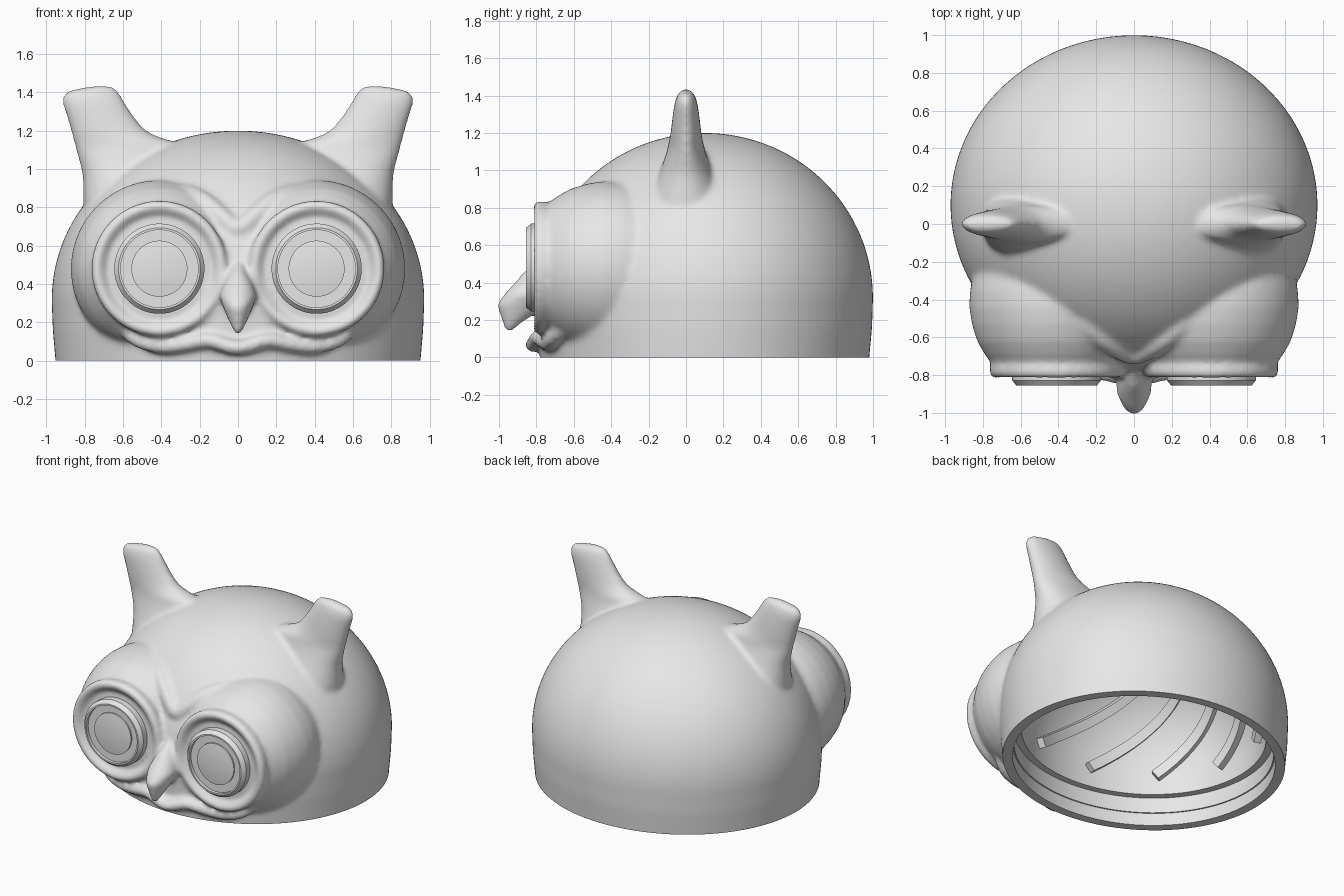
import bpy
import bmesh
from math import sin, cos, pi, radians

if "Cube" in bpy.data.objects:
    bpy.data.objects.remove(bpy.data.objects["Cube"], do_unlink=True)

grey = bpy.data.materials.new("plain_grey")
grey.use_nodes = True
grey.diffuse_color = (0.8, 0.8, 0.8, 1)
grey.node_tree.nodes["Principled BSDF"].inputs["Base Color"].default_value = (0.8, 0.8, 0.8, 1)


def loft(bm, rings, axis="z", caps=True, segs=96):
    """Bridge ellipses (centre_u, centre_v, height, radius_u, radius_v) along an axis."""
    loops = []
    for u, v, h, a, b in rings:
        loop = []
        for i in range(segs):
            t = 2 * pi * i / segs
            p, q = u + a * cos(t), v + b * sin(t)
            loop.append(bm.verts.new((p, q, h) if axis == "z" else (p, h, q)))
        loops.append(loop)
    for low, high in zip(loops, loops[1:]):
        for i in range(segs):
            j = (i + 1) % segs
            bm.faces.new((low[i], low[j], high[j], high[i]))
    if caps:
        bm.faces.new(loops[0][::-1])
        bm.faces.new(loops[-1])


def add_tube(bm, half, radius):
    """Add a round tube along a path mirrored in x."""
    curve = bpy.data.curves.new("tube_path", "CURVE")
    curve.dimensions = "3D"
    curve.bevel_depth = radius
    curve.use_fill_caps = True
    path = [(-x, y, z) for x, y, z in half[:0:-1]] + half
    spline = curve.splines.new("NURBS")
    spline.points.add(len(path) - 1)
    for point, co in zip(spline.points, path):
        point.co = (*co, 1)
    spline.order_u = 3
    spline.use_endpoint_u = True
    tube = bpy.data.objects.new("tube_path", curve)
    bpy.context.collection.objects.link(tube)
    graph = bpy.context.evaluated_depsgraph_get()
    bm.from_mesh(bpy.data.meshes.new_from_object(tube.evaluated_get(graph)))
    bpy.data.objects.remove(tube, do_unlink=True)


def finish(bm, name, recalc=True, angle=35):
    if recalc:
        bmesh.ops.recalc_face_normals(bm, faces=bm.faces)
    mesh = bpy.data.meshes.new(name)
    bm.to_mesh(mesh)
    bm.free()
    obj = bpy.data.objects.new(name, mesh)
    bpy.context.collection.objects.link(obj)
    mesh.materials.append(grey)
    bpy.ops.object.select_all(action="DESELECT")
    obj.select_set(True)
    bpy.context.view_layer.objects.active = obj
    bpy.ops.object.shade_smooth_by_angle(angle=radians(angle))
    return obj


DOME_Y = 0.1
EYE_X, EYE_Z = 0.41, 0.48

# Head dome, running below the floor so it can be trimmed flat
bm = bmesh.new()
dome = [(0, DOME_Y, -0.15, 0.935, 0.865), (0, DOME_Y, 0, 0.952, 0.88),
        (0, DOME_Y, 0.16, 0.966, 0.895)]
for i in range(24):
    t = radians(89) * i / 23
    dome.append((0, DOME_Y, 0.32 + 0.88 * sin(t), 0.972 * cos(t), 0.9 * cos(t)))
loft(bm, dome)

# Eye bulges with raised rings: (y, radius)
bulge = [(-0.1, 0.34), (-0.25, 0.435), (-0.35, 0.458), (-0.44, 0.462), (-0.53, 0.448),
         (-0.62, 0.42), (-0.69, 0.38), (-0.735, 0.345), (-0.75, 0.351), (-0.775, 0.356),
         (-0.8, 0.352), (-0.816, 0.333), (-0.812, 0.31), (-0.79, 0.285), (-0.77, 0.27),
         (-0.785, 0.25)]
# Ear tufts with flared feet: (z, inner x, outer x, half thickness)
ear = [(0.76, 0.4, 0.8, 0.2), (0.84, 0.38, 0.808, 0.19), (0.92, 0.35, 0.808, 0.168),
       (0.98, 0.33, 0.812, 0.145), (1.04, 0.32, 0.828, 0.122), (1.1, 0.3, 0.845, 0.103),
       (1.14, 0.32, 0.856, 0.095), (1.158, 0.385, 0.862, 0.09), (1.18, 0.445, 0.867, 0.086),
       (1.21, 0.49, 0.875, 0.081), (1.27, 0.54, 0.892, 0.074), (1.34, 0.585, 0.916, 0.065),
       (1.38, 0.608, 0.914, 0.056), (1.41, 0.626, 0.885, 0.044), (1.435, 0.655, 0.75, 0.02)]
for side in (-1, 1):
    loft(bm, [(side * EYE_X, EYE_Z, y, r, r) for y, r in bulge], "y")
    loft(bm, [(side * (a + b) / 2, 0.0, z, (b - a) / 2, t) for z, a, b, t in ear], segs=48)

# Hooked beak: (centre y, z, half width, half depth)
beak = [(-0.95, 0.135, 0.014, 0.016), (-0.927, 0.188, 0.04, 0.055),
        (-0.897, 0.24, 0.062, 0.102), (-0.877, 0.285, 0.08, 0.135),
        (-0.855, 0.335, 0.098, 0.118), (-0.83, 0.4, 0.076, 0.085),
        (-0.8, 0.46, 0.045, 0.065), (-0.77, 0.51, 0.02, 0.03)]
loft(bm, [(0, y, z, w, d) for y, z, w, d in beak], segs=48)

# Wavy lip and brow ridge, with their ends tucked into the bulges
add_tube(bm, [(0, -0.822, 0.062), (0.07, -0.812, 0.08), (0.15, -0.795, 0.112),
              (0.25, -0.77, 0.09), (0.34, -0.745, 0.075), (0.42, -0.73, 0.075),
              (0.52, -0.71, 0.1), (0.59, -0.66, 0.16), (0.58, -0.58, 0.25)], 0.04)
add_tube(bm, [(0, -0.705, 0.67), (0.08, -0.67, 0.745), (0.16, -0.62, 0.82),
              (0.25, -0.54, 0.87), (0.33, -0.45, 0.88), (0.42, -0.36, 0.86)], 0.05)
bmesh.ops.remove_doubles(bm, verts=bm.verts, dist=0.00001)

# Fuse the head into one soft skin and trim it at the floor
blend = finish(bm, "head_blend")
remesh = blend.modifiers.new("fuse", "REMESH")
remesh.mode = "VOXEL"
remesh.voxel_size = 0.0145
smooth = blend.modifiers.new("soften", "SMOOTH")
smooth.factor = 0.5
smooth.iterations = 14
graph = bpy.context.evaluated_depsgraph_get()
fused = bpy.data.meshes.new_from_object(blend.evaluated_get(graph))
bm = bmesh.new()
bm.from_mesh(fused)
bpy.data.objects.remove(blend, do_unlink=True)
bmesh.ops.bisect_plane(bm, geom=bm.verts[:] + bm.edges[:] + bm.faces[:],
                       plane_co=(0, 0, 0), plane_no=(0, 0, 1), clear_inner=True)
finish(bm, "head_shell", recalc=False, angle=60)

# Hollow inside: rim, stepped collar, ledge and ceiling
INNER_R, INNER_Z, INNER_H, SQUASH = 0.825, 0.3, 0.74, 0.925
profile = [(0.952, 0), (0.885, 0), (0.885, 0.09), (0.875, 0.09), (0.875, 0.2), (INNER_R, 0.2)]
for i in range(20):
    t = radians(89.5) * i / 19
    profile.append((INNER_R * cos(t), INNER_Z + INNER_H * sin(t)))
bm = bmesh.new()
loft(bm, [(0, DOME_Y, z, r, r * SQUASH) for r, z in profile], caps=False)
bmesh.ops.reverse_faces(bm, faces=bm.faces)
finish(bm, "inner_lining", recalc=False)

# Swirling ribs under the ceiling
bm = bmesh.new()
RIBS, STEPS, HALF, DEPTH, SWIRL = 11, 20, 0.022, 0.05, 1.2
for k in range(RIBS):
    rows = []
    for i in range(STEPS + 1):
        t = radians(2 + 74 * i / STEPS)
        a = radians(229) + 2 * pi * k / RIBS - SWIRL * t
        row = []
        for inset, across in ((-0.01, -HALF), (-0.01, HALF), (DEPTH, HALF), (DEPTH, -HALF)):
            # Slant the cross-section so it stays square to the swirl
            lift = across * SWIRL * cos(t)
            r = (INNER_R - inset) * cos(t) - lift * sin(t)
            x = r * cos(a) - across * sin(a)
            y = r * sin(a) + across * cos(a)
            z = INNER_Z + (INNER_H - inset) * sin(t) + lift * cos(t)
            row.append(bm.verts.new((x, DOME_Y + y * SQUASH, z)))
        rows.append(row)
    for low, high in zip(rows, rows[1:]):
        for i in range(4):
            j = (i + 1) % 4
            bm.faces.new((low[i], low[j], high[j], high[i]))
    bm.faces.new(rows[0][::-1])
    bm.faces.new(rows[-1])
finish(bm, "inner_ribs")

# Eyes: bevelled discs with a sunken iris and a low domed pupil
disc = [(-0.72, 0.235), (-0.828, 0.235), (-0.855, 0.213), (-0.855, 0.202), (-0.832, 0.202),
        (-0.832, 0.146), (-0.842, 0.146), (-0.85, 0.09), (-0.853, 0.03)]
for side, name in ((-1, "right_eye"), (1, "left_eye")):
    bm = bmesh.new()
    loft(bm, [(side * EYE_X, EYE_Z, y, r, r) for y, r in disc], "y")
    finish(bm, name, angle=25)
